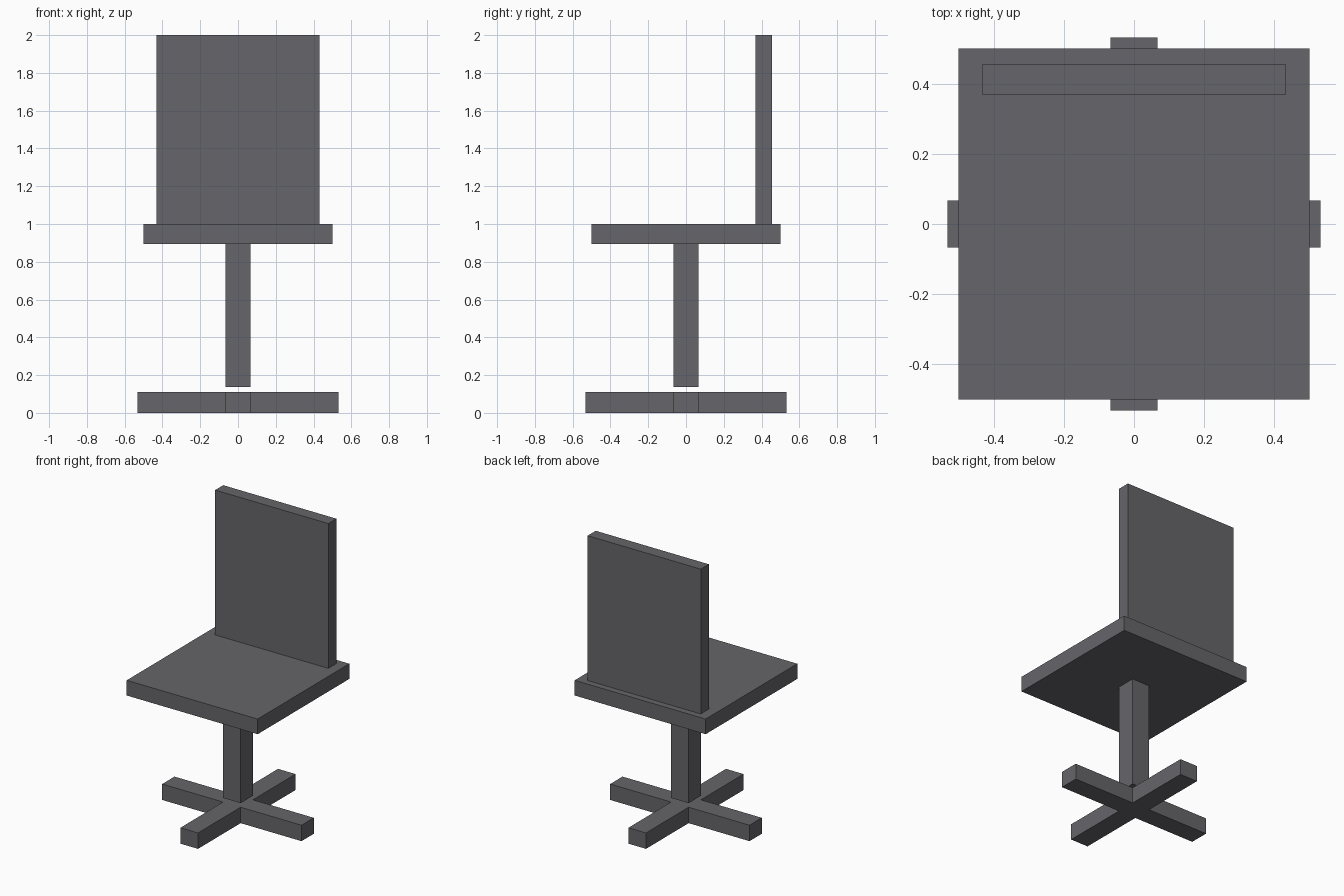
import bpy
import bmesh

cube = bpy.data.objects.get("Cube")
if cube:
    bpy.data.objects.remove(cube, do_unlink=True)

# One grey for the whole chair
grey = bpy.data.materials.new("dark_grey")
grey.use_nodes = True
colour = (0.133, 0.130, 0.144, 1.0)
grey.diffuse_color = colour
grey.node_tree.nodes["Principled BSDF"].inputs["Base Color"].default_value = colour


def prism(name, outline, bottom, top):
    """Extrude a flat outline upwards from bottom to top."""
    bm = bmesh.new()
    face = bm.faces.new([bm.verts.new((x, y, bottom)) for x, y in outline])
    result = bmesh.ops.extrude_face_region(bm, geom=[face])
    raised = [v for v in result["geom"] if isinstance(v, bmesh.types.BMVert)]
    bmesh.ops.translate(bm, verts=raised, vec=(0, 0, top - bottom))
    bmesh.ops.recalc_face_normals(bm, faces=bm.faces)
    mesh = bpy.data.meshes.new(name)
    bm.to_mesh(mesh)
    bm.free()
    mesh.materials.append(grey)
    obj = bpy.data.objects.new(name, mesh)
    bpy.context.collection.objects.link(obj)
    return obj


def rectangle(half_x, front, back):
    return [(-half_x, front), (half_x, front), (half_x, back), (-half_x, back)]


HALF = 0.067   # half width of the post and the base arms
REACH = 0.532  # length of each base arm from the centre

# Cross-shaped base: one arm's three corners, turned in quarter steps
cross = []
arm = [(REACH, -HALF), (REACH, HALF), (HALF, HALF)]
for _ in range(4):
    cross += arm
    arm = [(-y, x) for x, y in arm]
prism("base_cross", cross, 0.0, 0.11)

# Post, floating just above the base
prism("post", rectangle(HALF, -HALF, HALF), 0.138, 0.895)

# Seat and backrest
prism("seat", rectangle(0.5, -0.5, 0.5), 0.895, 1.0)
prism("backrest", rectangle(0.432, 0.368, 0.456), 1.0, 2.0)
